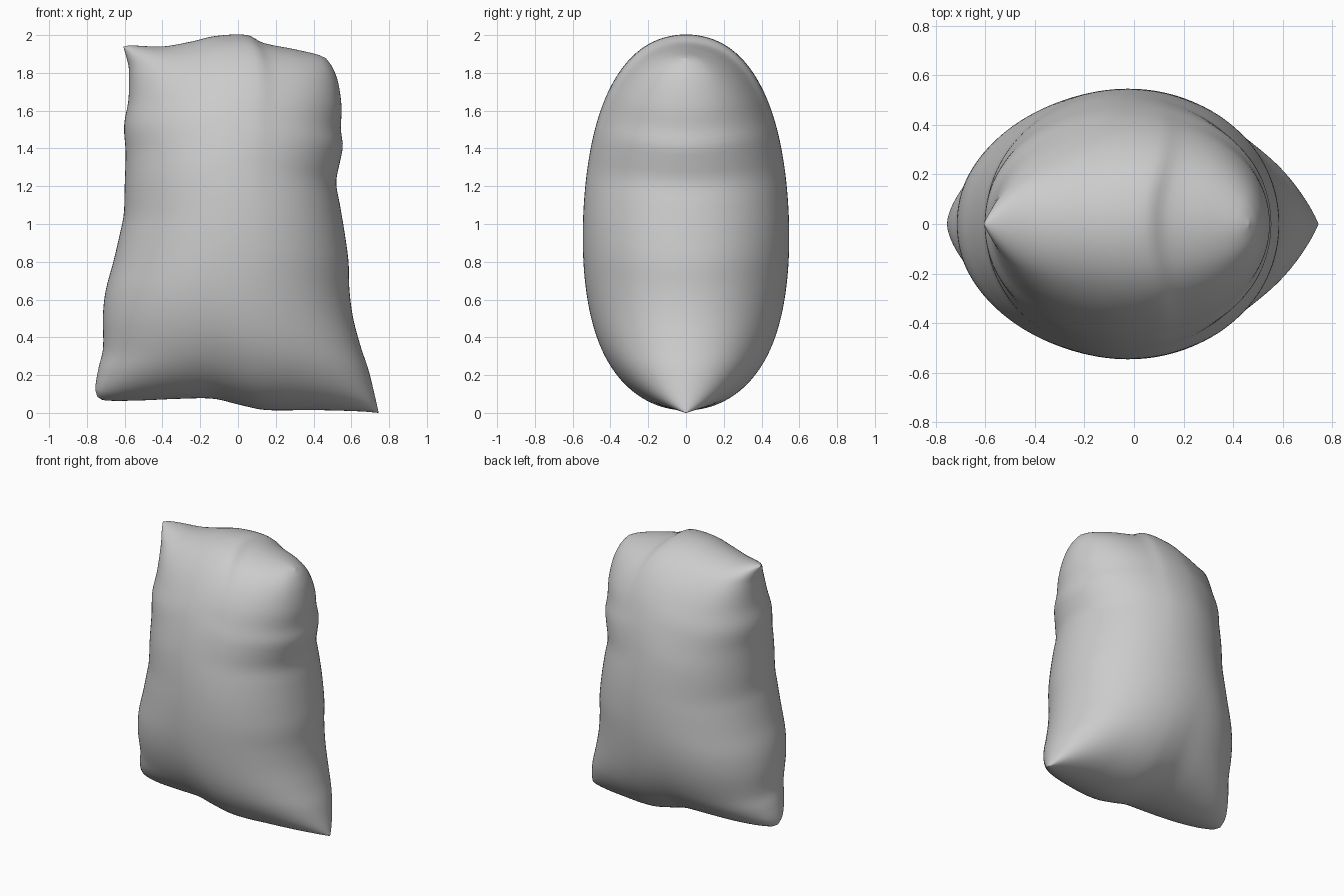
import bpy, bmesh
from math import pi, cos, cosh, sqrt
from mathutils import Vector

if "Cube" in bpy.data.objects:
    bpy.data.objects.remove(bpy.data.objects["Cube"])

# Seam outline in the x-z plane, one list per side
bottom = [(-.745, .085), (-.71, .067), (-.55, .065), (-.3, .075), (-.13, .075), (0, .045),
          (.14, .016), (.4, .015), (.65, .008), (.745, 0)]
right = [(.745, 0), (.72, .11), (.69, .23), (.65, .35), (.61, .5), (.59, .65), (.585, .8),
         (.565, .95), (.54, 1.1), (.52, 1.22), (.54, 1.33), (.555, 1.41), (.545, 1.5),
         (.548, 1.62), (.53, 1.75), (.50, 1.83), (.465, 1.878)]
top = [(-.607, 1.938), (-.575, 1.945), (-.4, 1.94), (-.25, 1.965), (-.12, 1.995), (.05, 2.0),
       (.13, 1.96), (.3, 1.925), (.42, 1.897), (.465, 1.878)]
left = [(-.745, .085), (-.755, .13), (-.74, .23), (-.715, .34), (-.715, .52), (-.70, .65),
        (-.66, .8), (-.625, .95), (-.605, 1.05), (-.60, 1.2), (-.595, 1.38), (-.603, 1.52),
        (-.58, 1.66), (-.578, 1.82), (-.59, 1.88), (-.607, 1.938)]


def sampler(points):
    """Smooth curve through the points, by chord length 0..1."""
    p = [Vector(q) for q in points]
    d = [0]
    for a, b in zip(p, p[1:]):
        d.append(d[-1] + (b - a).length)
    n = len(p)
    tan = [(p[min(i + 1, n - 1)] - p[max(i - 1, 0)]) / (d[min(i + 1, n - 1)] - d[max(i - 1, 0)])
           for i in range(n)]

    def at(t):
        s = t * d[-1]
        i = 0
        while i < n - 2 and s > d[i + 1]:
            i += 1
        h = d[i + 1] - d[i]
        f = (s - d[i]) / h
        return (p[i] * (2*f**3 - 3*f**2 + 1) + tan[i] * h * (f**3 - 2*f**2 + f)
                + p[i + 1] * (3*f**2 - 2*f**3) + tan[i + 1] * h * (f**3 - f**2))
    return at


B, R, T, L = map(sampler, (bottom, right, top, left))


def seam_patch(u, v):
    """Blend the four sides into a flat panel."""
    c00, c10, c01, c11 = B(0), B(1), T(0), T(1)
    return (B(u) * (1 - v) + T(u) * v + L(v) * (1 - u) + R(v) * u
            - c00 * (1 - u) * (1 - v) - c10 * u * (1 - v) - c01 * (1 - u) * v - c11 * u * v)


def swell(u, v, a=.61, b=.95):
    """Pressure-membrane height over a rectangle."""
    x, y = (2 * u - 1) * a, (2 * v - 1) * b
    phi = a * a - x * x
    for k in range(24):
        n = 2 * k + 1
        q = n * pi / (2 * a)
        phi -= 32 * a * a / pi**3 * (-1)**k / n**3 * cos(q * x) * cosh(q * y) / cosh(q * b)
    return sqrt(max(phi, 0))


# Pillow: front and back panels sharing the seam, denser near the seam
NU, NV = 64, 88
peak = swell(.5, .5)
bm = bmesh.new()
front, back = {}, {}
for i in range(NU + 1):
    for j in range(NV + 1):
        u, v = (1 - cos(pi * i / NU)) / 2, (1 - cos(pi * j / NV)) / 2
        x, z = seam_patch(u, v)
        if i in (0, NU) or j in (0, NV):
            front[i, j] = back[i, j] = bm.verts.new((x, 0, z))
        else:
            h = .545 * swell(u, v) / peak * (1 - .06 * (2 * v - 1))
            front[i, j] = bm.verts.new((x, -h, z))
            back[i, j] = bm.verts.new((x, h, z))
for i in range(NU):
    for j in range(NV):
        ring = [(i, j), (i + 1, j), (i + 1, j + 1), (i, j + 1)]
        bm.faces.new([front[k] for k in ring])
        bm.faces.new([back[k] for k in reversed(ring)])
bmesh.ops.recalc_face_normals(bm, faces=bm.faces)
for f in bm.faces:
    f.smooth = True
mesh = bpy.data.meshes.new("pillow")
bm.to_mesh(mesh)
bm.free()
pillow = bpy.data.objects.new("pillow", mesh)
bpy.context.collection.objects.link(pillow)
